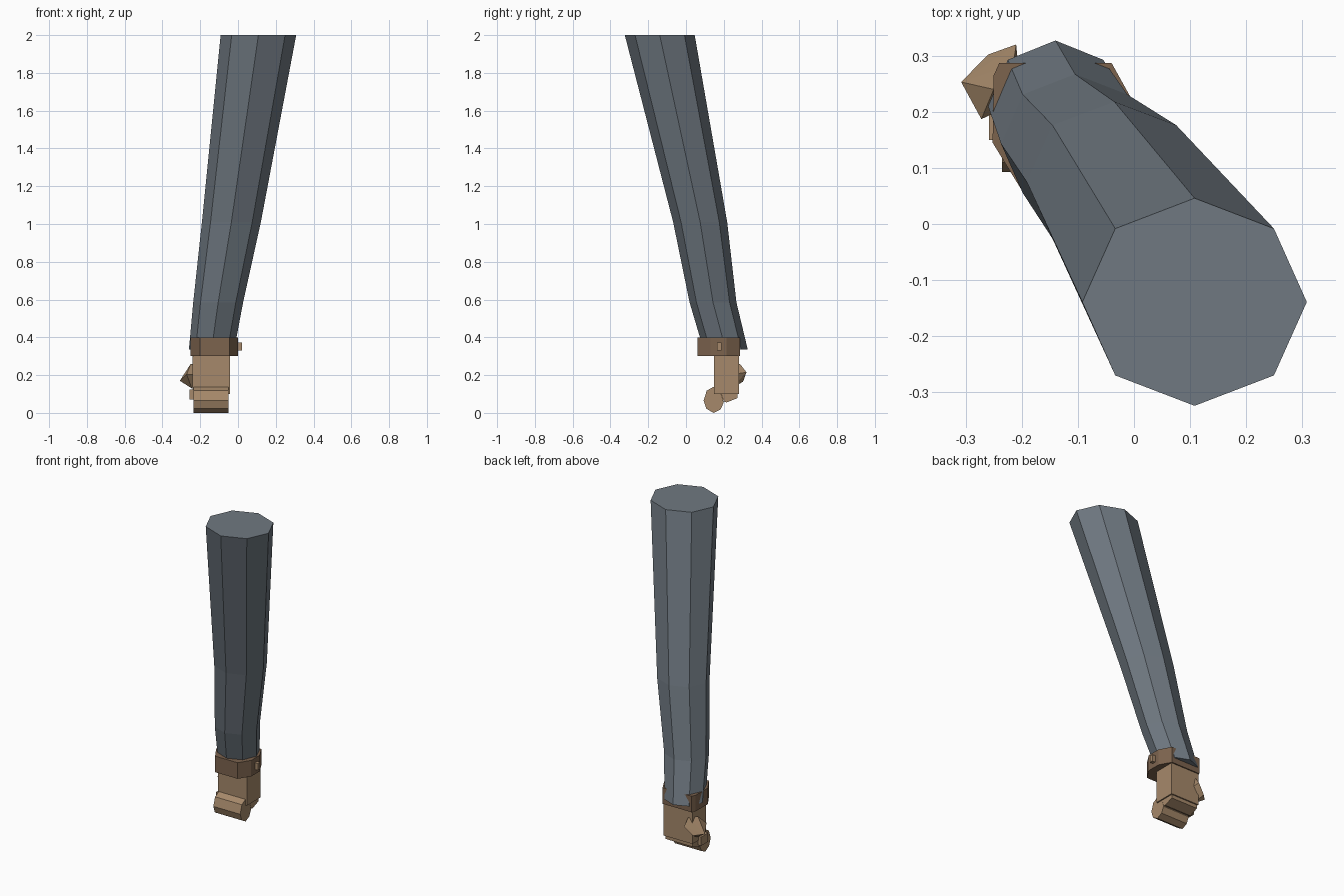
import bpy, bmesh, math
from mathutils import Vector

cube = bpy.data.objects.get("Cube")
if cube:
    bpy.data.objects.remove(cube, do_unlink=True)


def material(name, rgb):
    m = bpy.data.materials.new(name)
    m.use_nodes = True
    m.diffuse_color = (*rgb, 1)
    m.node_tree.nodes["Principled BSDF"].inputs["Base Color"].default_value = (*rgb, 1)
    return m


cloth = material("slate cloth", (0.16, 0.19, 0.22))
tan = material("tan leather", (0.38, 0.25, 0.145))
brown = material("brown leather", (0.2, 0.125, 0.076))


def finish(name, bm, mat):
    bmesh.ops.recalc_face_normals(bm, faces=bm.faces)
    mesh = bpy.data.meshes.new(name)
    bm.to_mesh(mesh)
    bm.free()
    mesh.materials.append(mat)
    obj = bpy.data.objects.new(name, mesh)
    bpy.context.collection.objects.link(obj)
    return obj


def loft(name, rings, mat):
    """Join equal-length rings of points and cap both ends."""
    bm = bmesh.new()
    loops = [[bm.verts.new(p) for p in ring] for ring in rings]
    for a, b in zip(loops, loops[1:]):
        for i in range(len(a)):
            j = (i + 1) % len(a)
            bm.faces.new((a[i], a[j], b[j], b[i]))
    bm.faces.new(loops[0])
    bm.faces.new(loops[-1])
    return finish(name, bm, mat)


def octagon(x, y, z, rx, ry):
    angles = [i * math.pi / 4 for i in range(8)]
    return [(x + rx * math.cos(a), y + ry * math.sin(a), z) for a in angles]


def side_prism(name, profile, x0, x1, mat):
    return loft(name, [[(x, y, z) for y, z in profile] for x in (x0, x1)], mat)


def box(name, lo, hi, mat):
    profile = [(lo[1], lo[2]), (hi[1], lo[2]), (hi[1], hi[2]), (lo[1], hi[2])]
    return side_prism(name, profile, lo[0], hi[0], mat)


# Tapered, bent sleeve
loft("sleeve", [
    octagon(-0.14, 0.21, 0.335, 0.12, 0.117),
    octagon(-0.105, 0.143, 0.585, 0.132, 0.124),
    octagon(-0.035, 0.075, 1.01, 0.156, 0.143),
    octagon(0.108, -0.139, 2.0, 0.2, 0.185),
], cloth)

# Wrist cuff with a small buckle
outline = [(-0.25, 0.265), (-0.24, 0.287), (-0.04, 0.287), (0, 0.215),
           (0, 0.13), (-0.045, 0.06), (-0.2, 0.06), (-0.252, 0.145)]
loft("cuff", [[(x, y, z) for x, y in outline] for z in (0.3, 0.4)], brown)
box("buckle", (-0.01, 0.165, 0.33), (0.022, 0.187, 0.372), tan)

# Palm, with the folded finger pads below
side_prism("palm", [(0.147, 0.3), (0.147, 0.1), (0.28, 0.1), (0.28, 0.3)],
           -0.24, -0.042, tan)
side_prism("finger_pads", [(0.18, 0.12), (0.2, 0.06), (0.215, 0.055),
                           (0.272, 0.078), (0.272, 0.12)], -0.235, -0.05, tan)

# Curled fingers
side_prism("fingers", [(0.093, 0.065), (0.11, 0.118), (0.145, 0.138), (0.187, 0.098),
                       (0.2, 0.055), (0.183, 0.018), (0.146, 0), (0.108, 0.022)],
           -0.235, -0.05, tan)

# Thumb base and blocky thumb
box("thumb_base", (-0.258, 0.15, 0.07), (-0.2, 0.22, 0.125), tan)
bm = bmesh.new()
for p in [(-0.308, 0.253, 0.17), (-0.26, 0.302, 0.165), (-0.21, 0.32, 0.215),
          (-0.272, 0.187, 0.205), (-0.25, 0.24, 0.26), (-0.215, 0.285, 0.26),
          (-0.245, 0.24, 0.13), (-0.2, 0.22, 0.2)]:
    bm.verts.new(Vector(p))
bmesh.ops.convex_hull(bm, input=bm.verts)
finish("thumb", bm, tan)
